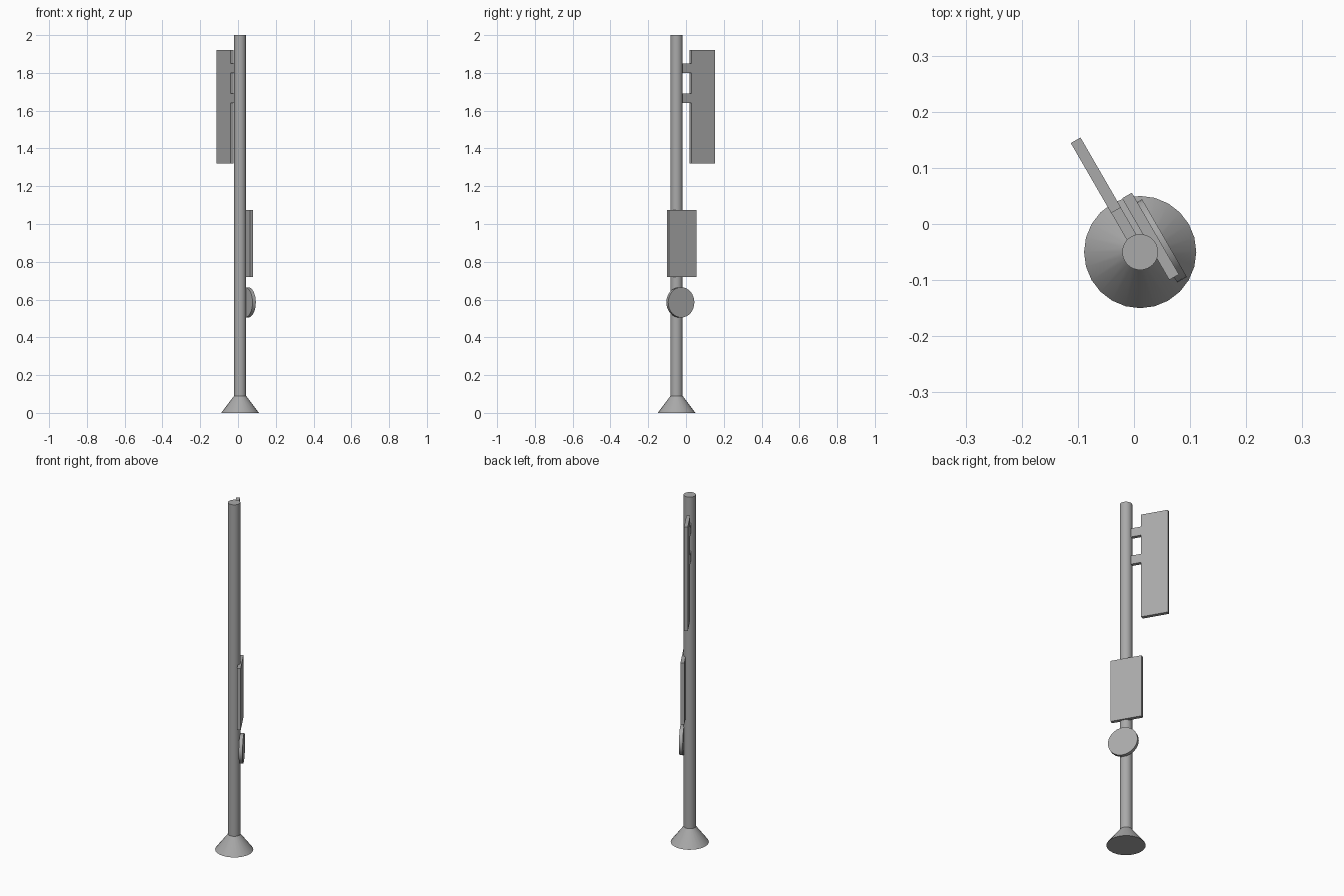
import bpy, math
from mathutils import Matrix, Vector

cube = bpy.data.objects.get("Cube")
if cube:
    bpy.data.objects.remove(cube, do_unlink=True)

grey = bpy.data.materials.new("plain grey")
grey.use_nodes = True
colour = (0.4, 0.4, 0.4, 1)
grey.diffuse_color = colour
grey.node_tree.nodes["Principled BSDF"].inputs["Base Color"].default_value = colour

POLE = Vector((0.011, -0.05, 0))
# Sign frame: local x runs along the signs, local y is their thickness
TURN = Matrix.Rotation(math.radians(120), 4, "Z")


def finish(name, smooth=False):
    ob = bpy.context.object
    ob.name = name
    ob.data.materials.append(grey)
    if smooth:
        bpy.ops.object.shade_smooth_by_angle(angle=math.radians(35))
    return ob


def plate(name, along, out, z, thick=0.02):
    """Box spanning (start, end) along the sign direction and in height."""
    bpy.ops.mesh.primitive_cube_add(size=1)
    ob = finish(name)
    size = (along[1] - along[0], thick, z[1] - z[0])
    centre = (sum(along) / 2, -out, sum(z) / 2)
    ob.data.transform(Matrix.Translation(POLE) @ TURN
                      @ Matrix.Translation(centre) @ Matrix.Diagonal((*size, 1)))


# Pole and flared foot
bpy.ops.mesh.primitive_cylinder_add(vertices=32, radius=0.032, depth=1.98,
                                    location=POLE + Vector((0, 0, 1.01)))
finish("pole", True)
bpy.ops.mesh.primitive_cone_add(vertices=24, radius1=0.1, radius2=0.032, depth=0.09,
                                location=POLE + Vector((0, 0, 0.045)))
finish("flared_base", True)

# Hanging banner sign on two arms
plate("banner_sign", (0.086, 0.23), 0, (1.32, 1.92))
for name, bottom in (("upper_arm", 1.80), ("lower_arm", 1.64)):
    plate(name, (0.02, 0.09), 0, (bottom, bottom + 0.05), 0.0195)

# Rectangular notice board and round sign fixed to the pole's side
plate("notice_board", (-0.069, 0.099), 0.03, (0.72, 1.075))
bpy.ops.mesh.primitive_cylinder_add(vertices=32, radius=0.08, depth=0.02)
disc = finish("round_sign", True)
disc.data.transform(Matrix.Translation(POLE) @ TURN
                    @ Matrix.Translation((0, -0.04, 0.585))
                    @ Matrix.Rotation(math.radians(90), 4, "X"))
